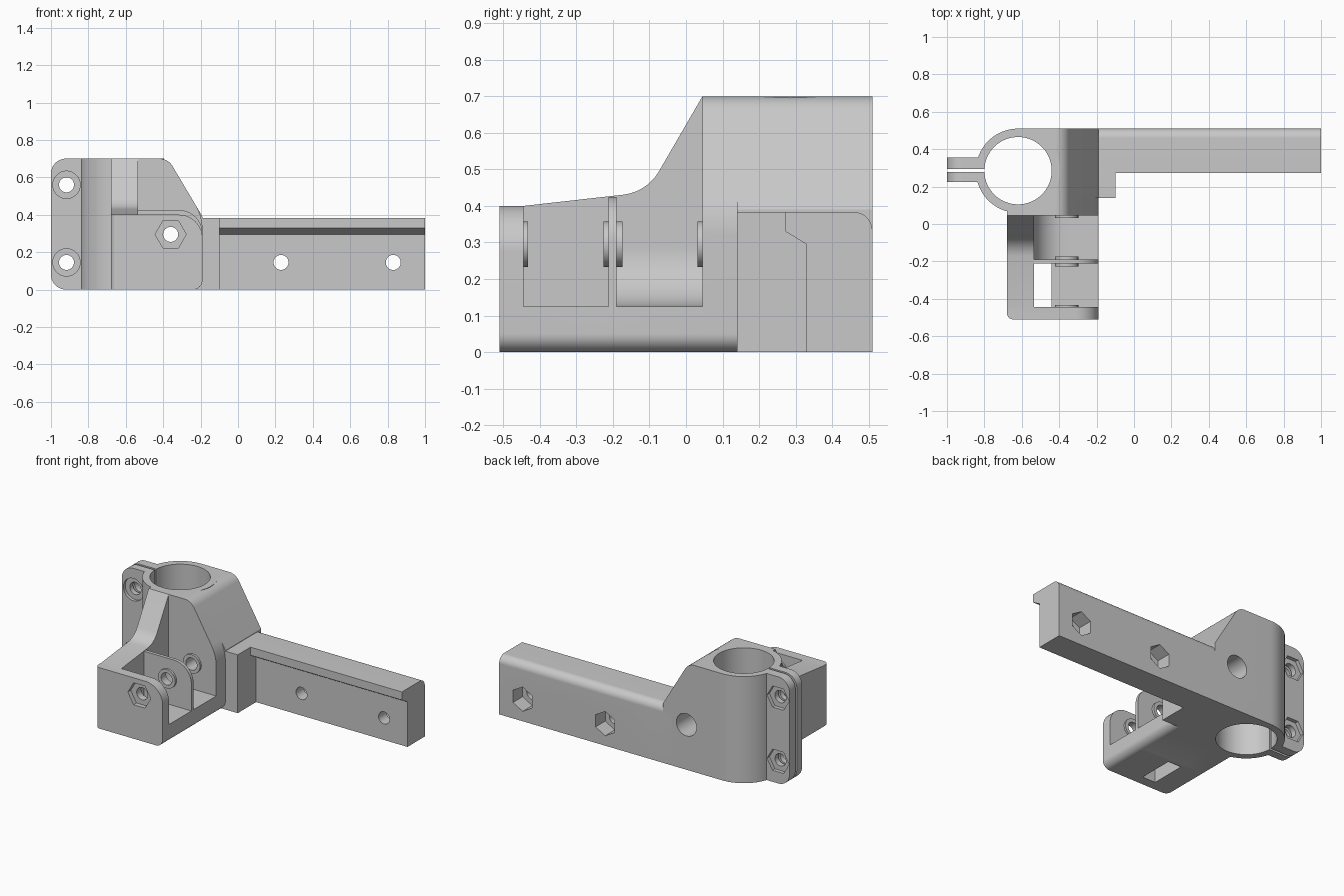
import bpy, bmesh
from math import cos, sin, tan, pi
from mathutils import Vector

old = bpy.data.objects.get("Cube")
if old:
    bpy.data.objects.remove(old, do_unlink=True)

grey = bpy.data.materials.new("plain grey")
grey.use_nodes = True
COL = (0.58, 0.58, 0.58, 1)
grey.diffuse_color = COL
grey.node_tree.nodes["Principled BSDF"].inputs["Base Color"].default_value = COL


def fillet(pts, seg=12):
    """Round the corners of a closed profile of (u, v, radius) points."""
    out = []
    for i, (u, v, r) in enumerate(pts):
        p = Vector((u, v))
        if not r:
            out.append(p)
            continue
        a = (Vector(pts[i - 1][:2]) - p).normalized()
        b = (Vector(pts[(i + 1) % len(pts)][:2]) - p).normalized()
        half = a.angle(b) / 2
        centre = p + (a + b).normalized() * r / sin(half)
        start, end = p + a * r / tan(half) - centre, p + b * r / tan(half) - centre
        for k in range(seg + 1):
            out.append(centre + start.lerp(end, k / seg).normalized() * r)
    return out


def prism(name, axis, pts, lo, hi):
    """Extrude a profile along an axis; profile is yz, xz or xy."""
    place = {"x": lambda p, t: (t, p[0], p[1]),
             "y": lambda p, t: (p[0], t, p[1]),
             "z": lambda p, t: (p[0], p[1], t)}[axis]
    bm = bmesh.new()
    flat = fillet(pts)
    rings = [[bm.verts.new(place(p, t)) for p in flat] for t in (lo, hi)]
    bm.faces.new(rings[0])
    bm.faces.new(rings[1])
    n = len(flat)
    for i in range(n):
        j = (i + 1) % n
        bm.faces.new((rings[0][i], rings[0][j], rings[1][j], rings[1][i]))
    bmesh.ops.recalc_face_normals(bm, faces=bm.faces)
    mesh = bpy.data.meshes.new(name)
    bm.to_mesh(mesh)
    bm.free()
    mesh.materials.append(grey)
    ob = bpy.data.objects.new(name, mesh)
    bpy.context.collection.objects.link(ob)
    return ob


def rod(axis, u, v, r, lo, hi, n=64, turn=0.0):
    ring = [(u + r * cos(2 * pi * k / n + turn), v + r * sin(2 * pi * k / n + turn), 0)
            for k in range(n)]
    return prism("rod", axis, ring, lo, hi)


def box(x0, x1, y0, y1, z0, z1):
    return prism("box", "z", [(x0, y0, 0), (x1, y0, 0), (x1, y1, 0), (x0, y1, 0)], z0, z1)


def combine(ob, operation, parts):
    for part in parts:
        mod = ob.modifiers.new("combine", "BOOLEAN")
        mod.operation, mod.solver, mod.object = operation, "EXACT", part
        bpy.context.view_layer.objects.active = ob
        bpy.ops.object.modifier_apply(modifier=mod.name)
        bpy.data.objects.remove(part, do_unlink=True)


def finish(ob):
    bpy.ops.object.select_all(action="DESELECT")
    ob.select_set(True)
    bpy.context.view_layer.objects.active = ob
    bpy.ops.object.shade_smooth_by_angle(angle=0.5)


TOP, BACK, SIDE = 0.70, 0.51, -0.19
CX, CY = -0.62, 0.285            # tube centre
BX, BZ = -0.36, 0.295            # hinge bolt axis
HOLE = 0.04


def shoulder(left, soft):
    return [(left, 0, 0), (SIDE, 0, 0.05), (SIDE, 0.39, soft), (-0.374, TOP, 0.08), (left, TOP, 0)]


# Tube clamp: round barrel, sloped shoulder and split ears
clamp = rod("z", CX, CY, 0.225, 0, TOP, 96)
clamp.name = "tube_clamp"
ears = prism("ears", "y", [(-1, 0, 0.08), (-0.7, 0, 0), (-0.7, TOP, 0), (-1, TOP, 0.08)], 0.225, 0.355)
combine(clamp, "UNION", [
    prism("shoulder_back", "y", shoulder(CX, 0), 0.14, BACK),
    prism("shoulder_front", "y", shoulder(-0.68, 0.25), 0.045, 0.14),
    ears])
cuts = [rod("z", CX, CY, 0.18, -0.1, 0.8, 96),
        box(-1.1, -0.7, 0.279, 0.294, -0.1, 0.8),
        rod("y", BX, BZ, HOLE, 0, 0.6),
        rod("y", BX, BZ, 0.073, 0.3, 0.6)]
for z in (0.145, 0.56):
    cuts += [rod("y", -0.917, z, HOLE, 0.1, 0.5),
             rod("y", -0.917, z, 0.073, 0.1, 0.245),
             rod("y", -0.917, z, 0.08, 0.33, 0.5, 6)]
combine(clamp, "DIFFERENCE", cuts)
finish(clamp)

# Hinge bracket: floor, side wall and two plates with raised washers
bracket = prism("hinge_bracket", "y", [(-0.68, 0, 0), (SIDE, 0, 0.05), (SIDE, 0.125, 0),
                                       (-0.68, 0.125, 0)], -0.51, 0.05)


def plate(top, y0, y1):
    return prism("plate", "y", [(-0.68, 0, 0), (SIDE, 0, 0.05), (SIDE, top, 0.125),
                                (-0.68, top, 0)], y0, y1)


wall = prism("wall", "x", [(-0.51, 0, 0), (0.06, 0, 0), (0.06, TOP, 0), (0.045, TOP, 0),
                           (-0.107, 0.438, 0.13), (-0.445, 0.40, 0), (-0.51, 0.40, 0)],
             -0.68, -0.535)
cove = prism("cove", "y", [(-0.6, 0.05, 0), (-0.3, 0.05, 0), (-0.3, 0.125, 0),
                           (-0.535, 0.125, 0.16), (-0.535, 0.3, 0), (-0.6, 0.3, 0)], -0.2, 0.05)
washers = [rod("y", BX, BZ, 0.062, y0, y1)
           for y0, y1 in ((-0.46, -0.433), (-0.226, -0.174))]
combine(bracket, "UNION", [wall, plate(0.40, -0.51, -0.445), plate(0.425, -0.212, -0.19), cove] + washers)
corner = prism("corner", "z", [(-0.7, -0.53, 0), (-0.63, -0.53, 0), (-0.63, -0.51, 0),
                               (-0.68, -0.51, 0.035), (-0.68, -0.46, 0), (-0.7, -0.46, 0)], -0.1, 0.8)
combine(bracket, "DIFFERENCE", [
    corner,
    box(-0.535, -0.44, -0.445, -0.212, -0.1, 0.2),
    rod("y", BX, BZ, HOLE, -0.6, 0.1),
    rod("y", BX, BZ, 0.083, -0.6, -0.48, 6)])
finish(bracket)

# Raised washer on the clamp face
washer = rod("y", BX, BZ, 0.062, 0.031, 0.05)
washer.name = "clamp_washer"
combine(washer, "DIFFERENCE", [rod("y", BX, BZ, HOLE, 0, 0.1)])
finish(washer)

# Mounting rail with a lipped top edge, joined by a thick end block
rail = prism("mounting_rail", "x", [(0.33, 0, 0), (BACK, 0, 0), (BACK, 0.383, 0.05),
                                    (0.272, 0.383, 0), (0.272, 0.33, 0), (0.33, 0.295, 0)], -0.15, 1)
combine(rail, "UNION", [prism("block", "x", [(0.14, 0, 0), (BACK, 0, 0), (BACK, 0.383, 0.05),
                                             (0.14, 0.383, 0)], -0.25, -0.1)])
cuts = []
for x in (0.23, 0.83):
    cuts += [rod("y", x, 0.145, HOLE, 0.2, 0.6),
             rod("y", x, 0.145, 0.08, 0.41, 0.6, 6, pi / 2)]
combine(rail, "DIFFERENCE", cuts)
finish(rail)
